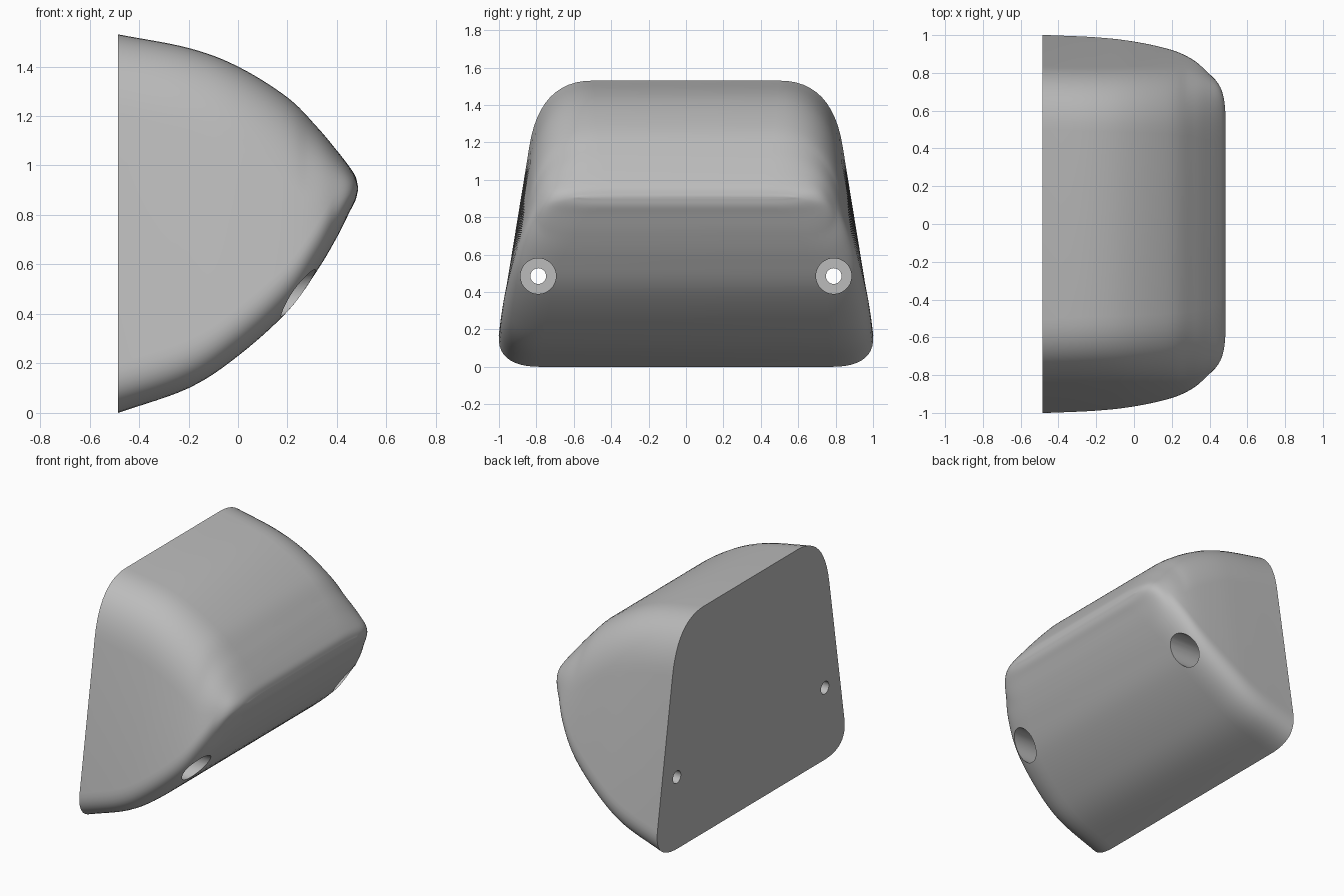
import bpy, bmesh, math
from mathutils import Vector

cube = bpy.data.objects.get("Cube")
if cube:
    bpy.data.objects.remove(cube)

grey = bpy.data.materials.new("plain grey")
grey.use_nodes = True
grey.diffuse_color = (0.5, 0.5, 0.5, 1)
grey.node_tree.nodes["Principled BSDF"].inputs["Base Color"].default_value = (0.5, 0.5, 0.5, 1)

# Stations from the flat back to the nose: x, top z, bottom z, top half width, bottom half width
STATIONS = [
    (-0.485, 1.53, 0.0, 0.78, 1.03),
    (-0.2, 1.475, 0.10, 0.77, 1.02),
    (0.0, 1.40, 0.23, 0.765, 1.0),
    (0.2, 1.275, 0.41, 0.755, 0.96),
    (0.32, 1.155, 0.575, 0.74, 0.91),
    (0.4, 1.06, 0.71, 0.72, 0.84),
    (0.45, 0.995, 0.81, 0.69, 0.77),
    (0.475, 0.955, 0.86, 0.64, 0.69),
    (0.485, 0.915, 0.90, 0.56, 0.59),
]
STEPS, CORNER = 6, 12


def smooth_rows(rows):
    """Catmull-Rom interpolation through the stations."""
    pts = [[2 * p - q for p, q in zip(rows[0], rows[1])], *rows,
           [2 * p - q for p, q in zip(rows[-1], rows[-2])]]
    out = []
    for i in range(1, len(pts) - 2):
        for s in range(STEPS):
            t = s / STEPS
            out.append([0.5 * (2 * b + (c - a) * t + (2 * a - 5 * b + 4 * c - d) * t * t
                               + (3 * b - a - 3 * c + d) * t ** 3)
                        for a, b, c, d in zip(*pts[i - 1:i + 3])])
    return out + [list(rows[-1])]


def rounded_corner(corner, start, end):
    ts = [i / CORNER for i in range(CORNER + 1)]
    return [start * (1 - t) ** 2 + corner * 2 * t * (1 - t) + end * t * t for t in ts]


def section(x, top, bottom, a, b):
    """Rounded trapezoid across the body at x."""
    hi, lo = Vector((x, a, top)), Vector((x, b, bottom))
    side = lo - hi
    length = side.length
    side.normalize()
    inward = Vector((0, -1, 0))
    half = rounded_corner(hi, hi + inward * 0.28, hi + side * min(0.35, length * 0.48))
    half += rounded_corner(lo, lo - side * min(0.2, length * 0.48), lo + inward * 0.25)
    return half + [Vector((x, -p.y, p.z)) for p in reversed(half)]


# Body: lofted sections with a flat back and a narrow nose
bm = bmesh.new()
rings = [[bm.verts.new(p) for p in section(*row)] for row in smooth_rows(STATIONS)]
for r, s in zip(rings, rings[1:]):
    for i in range(len(r)):
        j = (i + 1) % len(r)
        bm.faces.new((r[i], r[j], s[j], s[i]))
bm.faces.new(rings[0])
bm.faces.new(rings[-1])
bmesh.ops.recalc_face_normals(bm, faces=bm.faces)
mesh = bpy.data.meshes.new("body")
bm.to_mesh(mesh)
bm.free()
mesh.materials.append(grey)
body = bpy.data.objects.new("body", mesh)
bpy.context.collection.objects.link(body)

# Screw holes: a narrow through hole and a wide counterbore on each side
for y in (-0.79, 0.79):
    for radius, x0, x1 in ((0.042, -0.7, 0.7), (0.095, -0.2, 0.8)):
        bpy.ops.mesh.primitive_cylinder_add(vertices=48, radius=radius, depth=x1 - x0,
                                            location=((x0 + x1) / 2, y, 0.485),
                                            rotation=(0, math.pi / 2, 0))
        cutter = bpy.context.object
        cutter.name = "hole_cutter"
        cutter.hide_render = True
        cutter.data.materials.append(grey)
        cut = body.modifiers.new("hole", "BOOLEAN")
        cut.operation, cut.solver, cut.object = "DIFFERENCE", "EXACT", cutter
        bpy.context.view_layer.objects.active = body
        bpy.ops.object.modifier_apply(modifier=cut.name)
        bpy.data.objects.remove(cutter)

# Smooth skin with crisp back and hole rims
bpy.ops.object.select_all(action="DESELECT")
body.select_set(True)
bpy.context.view_layer.objects.active = body
bpy.ops.object.shade_smooth_by_angle(angle=math.radians(35))
